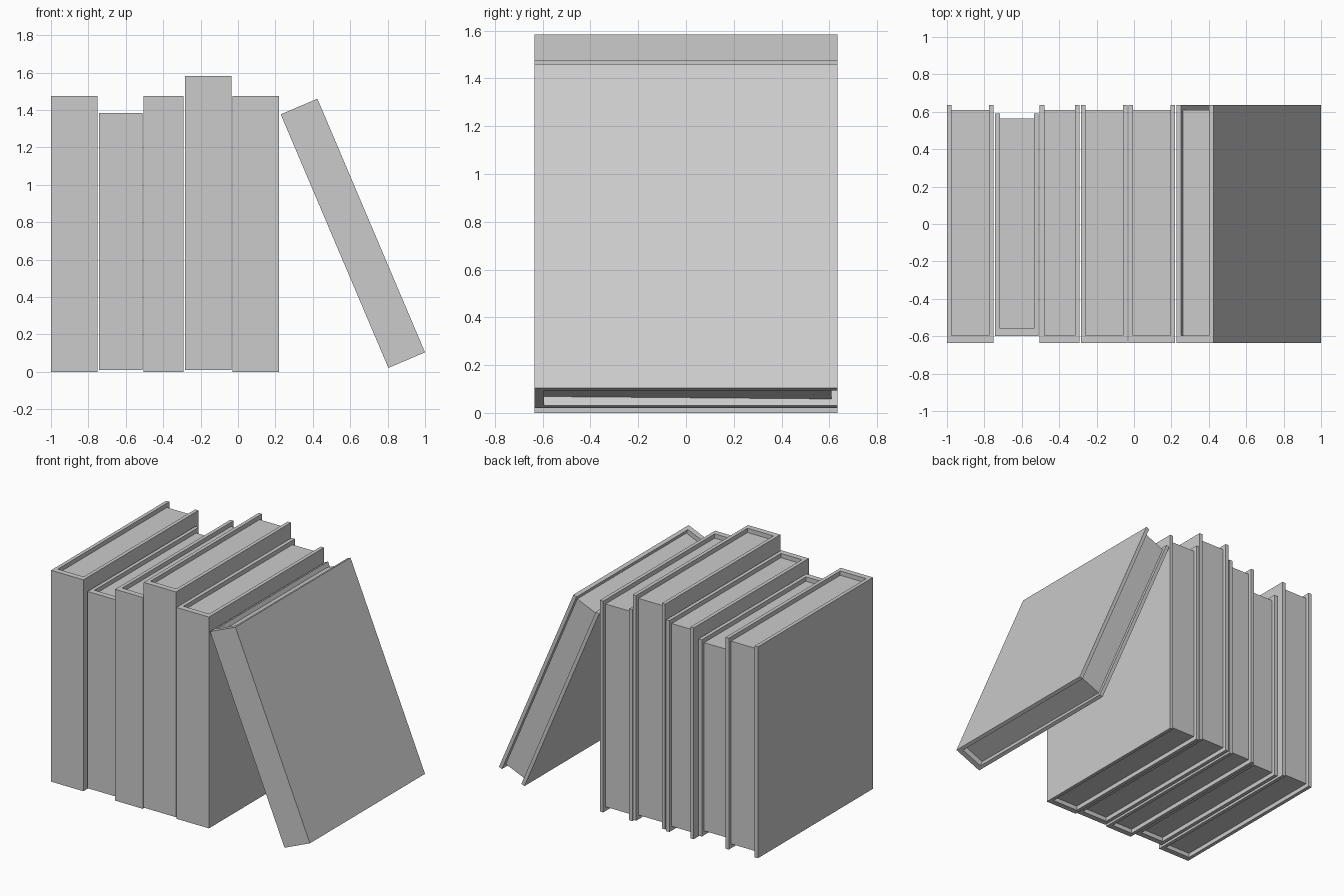
import bpy, bmesh
from math import radians

if "Cube" in bpy.data.objects:
    bpy.data.objects.remove(bpy.data.objects["Cube"])

BOARD, SPINE = 0.025, 0.04   # cover thickness at the sides and at the spine
INSET = 0.03                 # pages sit this far inside the cover


def prism(name, outline, z0, z1):
    """Extrude an (x, y) outline from z0 to z1."""
    bm = bmesh.new()
    face = bm.faces.new([bm.verts.new((x, y, z0)) for x, y in outline])
    top = bmesh.ops.extrude_face_region(bm, geom=[face])
    verts = [v for v in top["geom"] if isinstance(v, bmesh.types.BMVert)]
    bmesh.ops.translate(bm, vec=(0, 0, z1 - z0), verts=verts)
    bmesh.ops.recalc_face_normals(bm, faces=bm.faces)
    mesh = bpy.data.meshes.new(name)
    bm.to_mesh(mesh)
    bm.free()
    ob = bpy.data.objects.new(name, mesh)
    bpy.context.collection.objects.link(ob)
    return ob


def book(n, x, z, width, height, y0=-0.635, y1=0.635, lean=0):
    """U-shaped cover open at the back, with a recessed page block."""
    a, b, s = BOARD, width - BOARD, y0 + SPINE
    cover = prism(f"book_{n}_cover",
                  [(0, y0), (width, y0), (width, y1), (b, y1),
                   (b, s), (a, s), (a, y1), (0, y1)], 0, height)
    pages = prism(f"book_{n}_pages",
                  [(a, s), (b, s), (b, y1 - 0.026), (a, y1 - 0.026)],
                  INSET, height - INSET)
    for ob in (cover, pages):
        ob.location = (x, 0, z)
        ob.rotation_euler = (0, radians(lean), 0)
    return pages


# upright row
book(1, -1.0, 0.0, 0.25, 1.476)
book(2, -0.742, 0.01, 0.232, 1.374, y0=-0.6, y1=0.59)
book(3, -0.504, 0.0, 0.213, 1.476)
book(4, -0.284, 0.01, 0.25, 1.573)
book(5, -0.03, 0.0, 0.25, 1.476)

# leaning book, its page block slightly skewed along the bottom
pages = book(6, 0.804, 0.021, 0.213, 1.473, lean=-23)
for v in pages.data.vertices:
    if v.co.z < 0.5 and v.co.y < 0:
        v.co.z += 0.011
